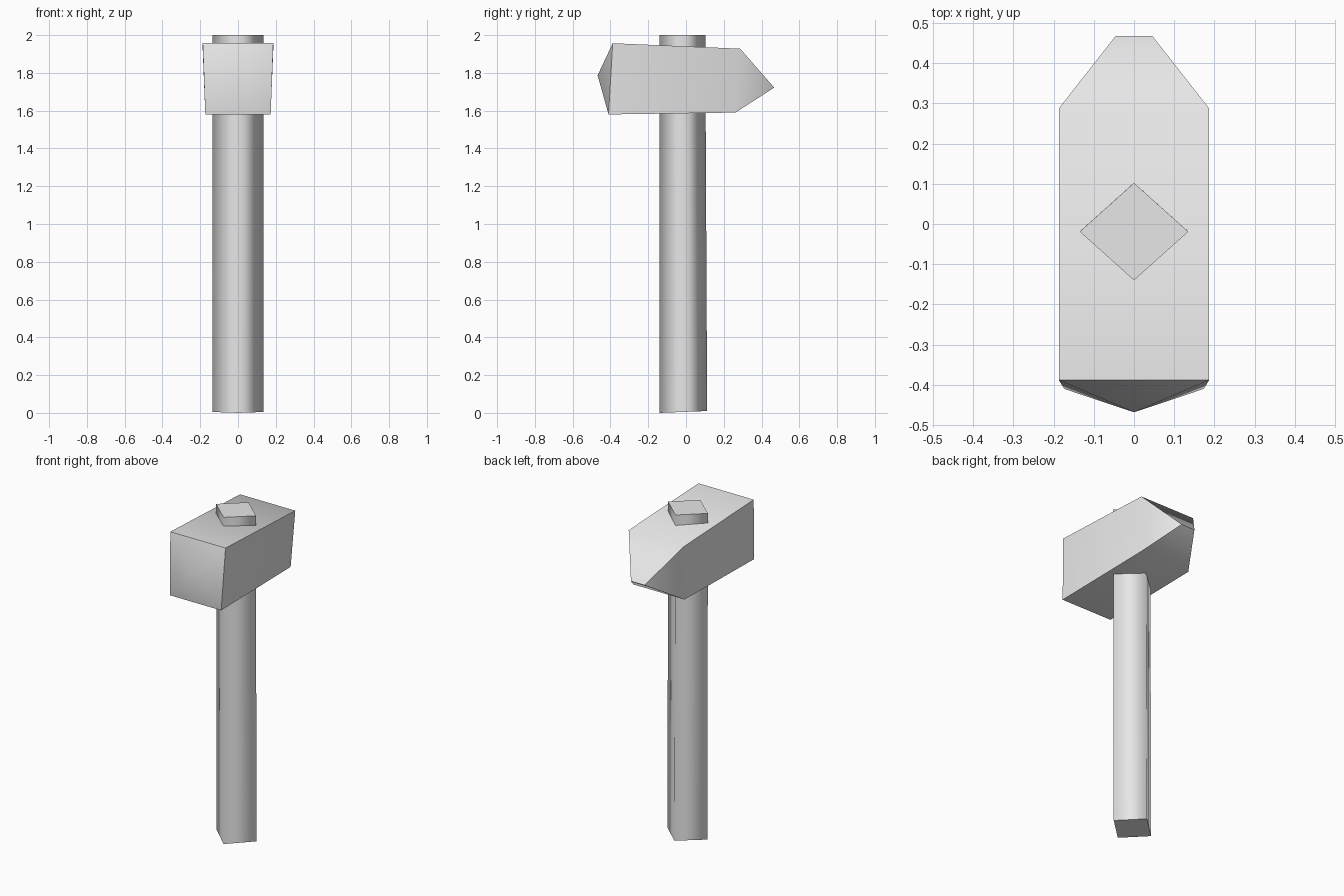
import bpy, bmesh, math

cube = bpy.data.objects.get("Cube")
if cube:
    bpy.data.objects.remove(cube, do_unlink=True)

grey = bpy.data.materials.new("plain_grey")
grey.use_nodes = True
grey.diffuse_color = (0.8, 0.8, 0.8, 1)
grey.node_tree.nodes["Principled BSDF"].inputs["Base Color"].default_value = grey.diffuse_color


def bridge(bm, a, b):
    """Join two rings of equal length with quads."""
    n = len(a)
    return [bm.faces.new((a[i], a[(i + 1) % n], b[(i + 1) % n], b[i])) for i in range(n)]


def finish(bm, name, angle):
    bmesh.ops.recalc_face_normals(bm, faces=bm.faces[:])
    mesh = bpy.data.meshes.new(name)
    for f in bm.faces:
        f.smooth = True
    for e in bm.edges:
        e.smooth = e.calc_face_angle(0) < math.radians(angle)
    bm.to_mesh(mesh)
    bm.free()
    mesh.materials.append(grey)
    obj = bpy.data.objects.new(name, mesh)
    bpy.context.collection.objects.link(obj)
    return obj


# Handle: soft-shaded diamond bar, slightly tapered, with sharp flat ends
bm = bmesh.new()
rings = []
for front, back, z_front, z_back in ((-0.14, 0.112, 0, 0.01), (-0.14, 0.102, 2, 2)):
    mid_y, mid_z = (front + back) / 2, (z_front + z_back) / 2
    rings.append([bm.verts.new(p) for p in (
        (0, front, z_front), (0.135, mid_y, mid_z),
        (0, back, z_back), (-0.135, mid_y, mid_z))])
bridge(bm, *rings)
for ring in rings:
    bm.faces.new(ring)
handle = finish(bm, "handle", 120)
# The ends stay sharp while the long corners stay soft
for edge in handle.data.edges:
    a, b = (handle.data.vertices[v].co.z for v in edge.vertices)
    edge.use_edge_sharp = abs(a - b) < 1


# Hammer head: tapered block, low pyramid striking face, wedge peen
TOP_X, LOW_X = 0.187, 0.173
bm = bmesh.new()


def section(y_top, z_top, y_low, z_low):
    return [bm.verts.new(p) for p in (
        (-TOP_X, y_top, z_top), (TOP_X, y_top, z_top),
        (LOW_X, y_low, z_low), (-LOW_X, y_low, z_low))]


front = section(-0.388, 1.957, -0.41, 1.58)
back = section(0.287, 1.928, 0.262, 1.59)
bridge(bm, front, back)

apex = bm.verts.new((0, -0.468, 1.787))
for i in range(4):
    bm.faces.new((front[i], front[(i + 1) % 4], apex))

tip_l, tip_r = (bm.verts.new((x, 0.467, 1.722)) for x in (-0.046, 0.046))
bm.faces.new((back[0], back[1], tip_r, tip_l))
bm.faces.new((back[2], back[3], tip_l, tip_r))
bm.faces.new((back[1], back[2], tip_r))
bm.faces.new((back[3], back[0], tip_l))
finish(bm, "hammer_head", 55)
